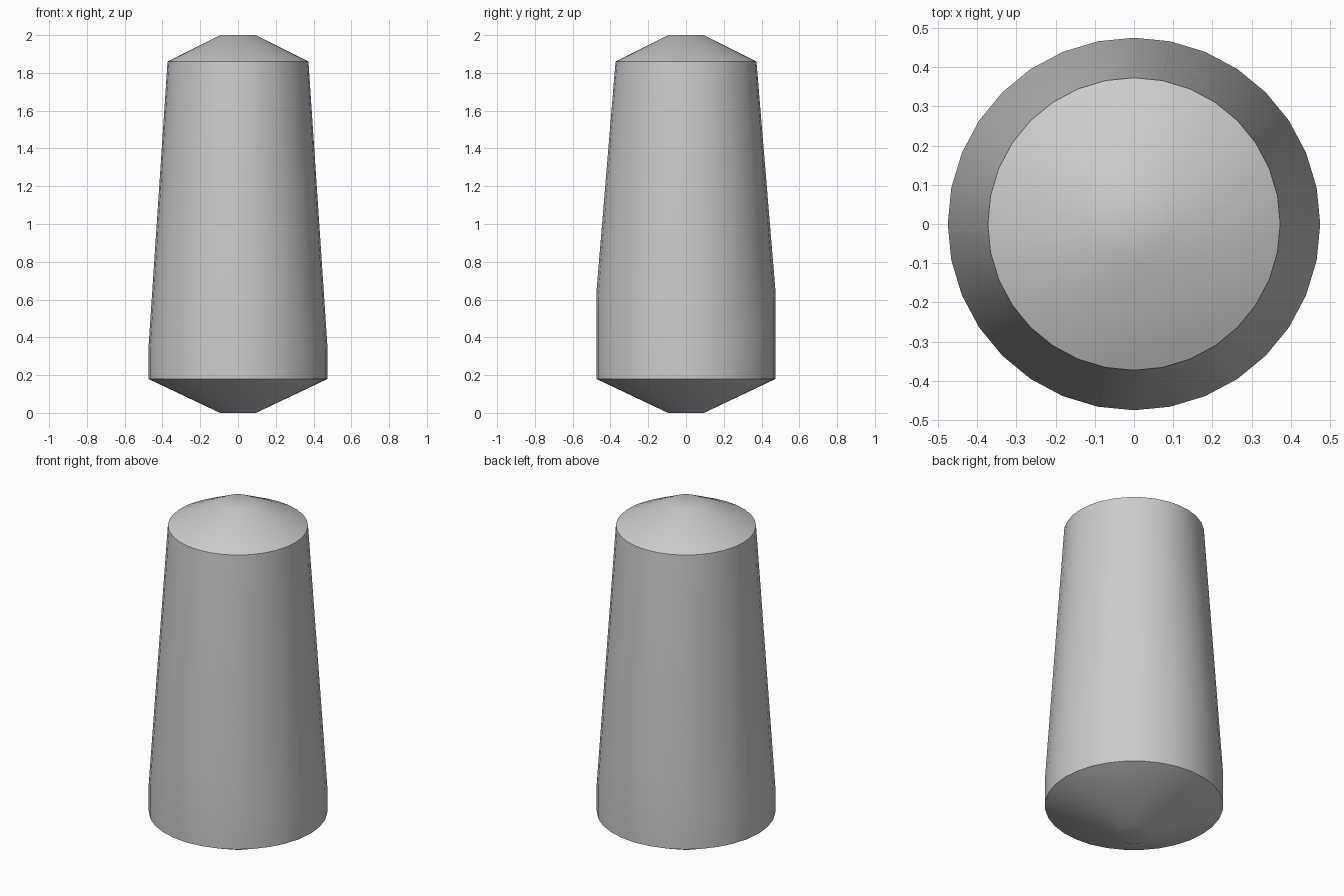
import bpy, bmesh, math

cube = bpy.data.objects.get("Cube")
if cube:
    bpy.data.objects.remove(cube, do_unlink=True)

SIDES = 32
grey = bpy.data.materials.new("plain_grey")
grey.use_nodes = True
colour = (0.6, 0.6, 0.6, 1)
grey.diffuse_color = colour
grey.node_tree.nodes["Principled BSDF"].inputs["Base Color"].default_value = colour


def shoulder(angle):
    # The straight lower wall rises higher at front and back
    return 0.33 + 0.3 * math.sin(angle) ** 6


# Profile rings from bottom tip to top tip: radius, height
rings = [(0.095, 0), (0.475, 0.18), (0.475, shoulder), (0.373, 1.86), (0.095, 2)]

bm = bmesh.new()
loops = []
for radius, height in rings:
    loop = []
    for i in range(SIDES):
        a = math.tau * i / SIDES
        z = height(a) if callable(height) else height
        loop.append(bm.verts.new((radius * math.cos(a), radius * math.sin(a), z)))
    loops.append(loop)

# Walls and conical ends
for low, high in zip(loops, loops[1:]):
    for i in range(SIDES):
        j = (i + 1) % SIDES
        bm.faces.new((low[i], low[j], high[j], high[i]))

# Small flat tips
bm.faces.new(loops[0][::-1])
bm.faces.new(loops[-1])

mesh = bpy.data.meshes.new("tapered_body")
bm.to_mesh(mesh)
bm.free()
mesh.materials.append(grey)
body = bpy.data.objects.new("tapered_body", mesh)
bpy.context.collection.objects.link(body)
bpy.context.view_layer.objects.active = body
body.select_set(True)
bpy.ops.object.shade_smooth_by_angle(angle=math.radians(35))
